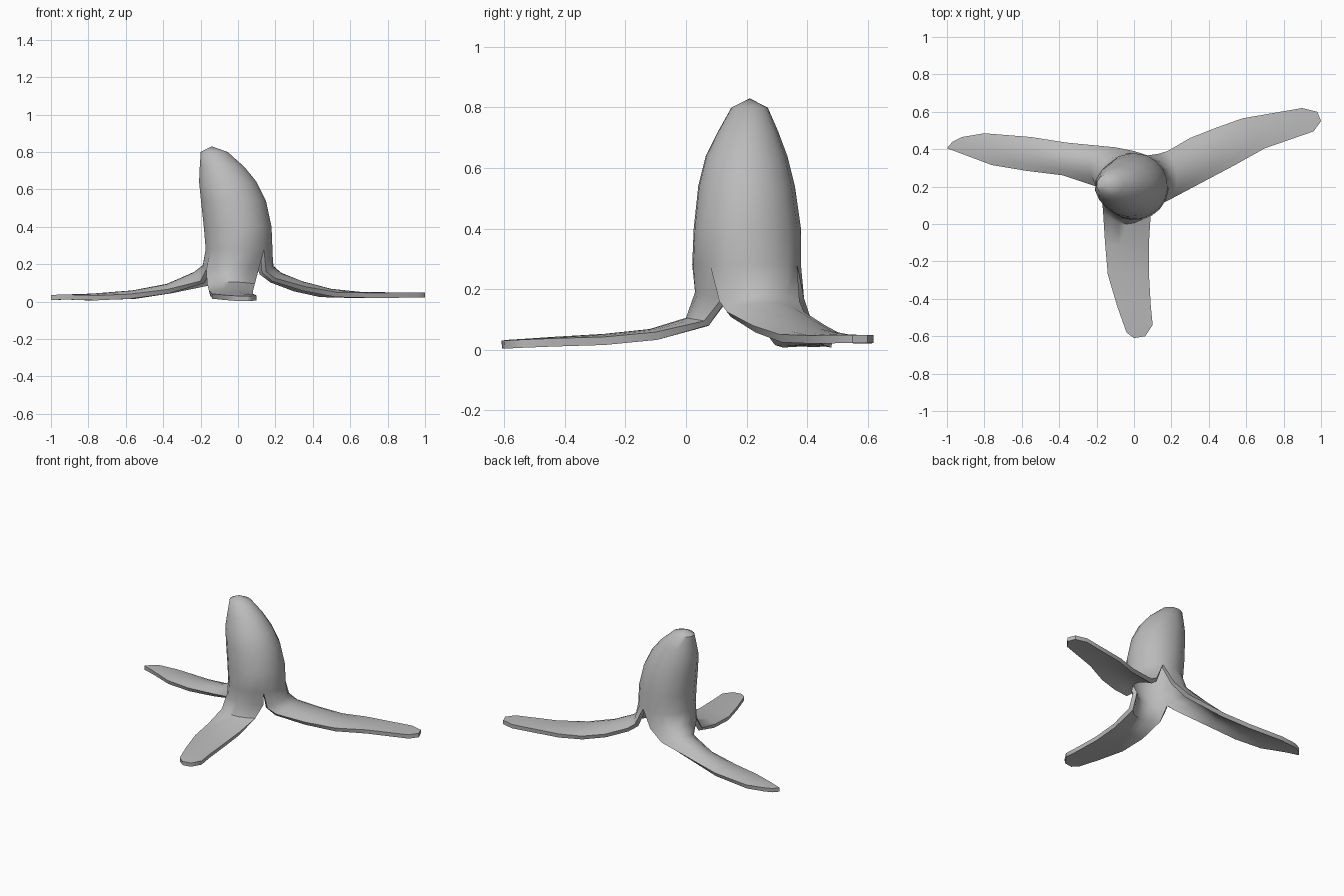
import bpy
import bmesh
from math import sin, cos, radians
from mathutils import Vector

default = bpy.data.objects.get("Cube")
if default:
    bpy.data.objects.remove(default)

STEPS = 6  # columns across each peel strip

# Body rings from top to notch height: z, x min, x max, y min, y max
BODY = [
    (.80, -.20, -.055, .15, .27),
    (.72, -.206, .035, .105, .305),
    (.64, -.21, .10, .065, .335),
    (.54, -.20, .15, .04, .36),
    (.40, -.185, .18, .025, .38),
    (.28, -.175, .185, .02, .38),
]

# Strip sections: first edge x, y, second edge x, y, crown z, edge drop, outward bow
FRONT = [
    (-.17, .12, .11, .12, .19, .02, .09),
    (-.165, .06, .09, .06, .105, .01, .06),
    (-.155, -.1, .08, -.1, .068, .01, .02),
    (-.14, -.27, .08, -.27, .052, .01, 0),
    (-.09, -.44, .09, -.44, .042, .005, 0),
    (-.04, -.58, .1, -.54, .033, 0, .01),
    (0, -.61, .06, -.6, .03, 0, 0),
]
LEFT = [
    (.15, .11, .13, .375, .19, .03, .05),
    (.2, .135, .18, .39, .155, .03, .04),
    (.36, .22, .3, .46, .11, .03, .01),
    (.53, .31, .44, .515, .07, .02, 0),
    (.7, .405, .58, .565, .052, .005, 0),
    (.96, .495, .9, .62, .048, 0, .01),
    (1, .55, .98, .6, .048, 0, 0),
]
RIGHT = [
    (0, .39, -.17, .13, .2, .03, .1),
    (-.1, .41, -.2, .2, .16, .05, .09),
    (-.36, .435, -.38, .26, .095, .03, .01),
    (-.55, .465, -.58, .285, .06, .02, 0),
    (-.8, .485, -.76, .315, .043, .01, 0),
    (-.92, .465, -.92, .375, .038, 0, .01),
    (-.97, .44, -1, .405, .036, 0, 0),
]
# Each strip hangs between two notch angles
STRIPS = [(FRONT, -147, -42), (LEFT, -42, 68), (RIGHT, 68, 213)]


def ring_points(z, x0, x1, y0, y1):
    """Elliptical ring whose columns line up with the notches."""
    points = []
    for _, start, end in STRIPS:
        for i in range(STEPS):
            a = radians(start + (end - start) * i / STEPS)
            points.append(((x0 + x1) / 2 + (x1 - x0) / 2 * cos(a),
                           (y0 + y1) / 2 + (y1 - y0) / 2 * sin(a), z))
    return points


def strip_points(ax, ay, bx, by, z, drop, bow):
    """Arched row of points across a strip."""
    a, b = Vector((ax, ay, z - drop)), Vector((bx, by, z - drop))
    out = Vector((by - ay, ax - bx, 0)).normalized()
    points = []
    for i in range(STEPS + 1):
        t = i / STEPS
        arch = 4 * t * (1 - t)
        points.append(a.lerp(b, t) + (out * bow + Vector((0, 0, drop))) * arch)
    return points


def bridge(bm, upper, lower):
    for i in range(len(upper) - 1):
        bm.faces.new((lower[i], lower[i + 1], upper[i + 1], upper[i]))


bm = bmesh.new()

# Closed pod
tip = bm.verts.new((-.14, .21, .83))
previous = None
for section in BODY:
    ring = [bm.verts.new(p) for p in ring_points(*section)]
    ring.append(ring[0])
    if previous:
        bridge(bm, previous, ring)
    else:
        for i in range(len(ring) - 1):
            bm.faces.new((ring[i], ring[i + 1], tip))
    previous = ring

# Three strips spreading from the lower rim
for n, (sections, _, _) in enumerate(STRIPS):
    upper = previous[n * STEPS:(n + 1) * STEPS + 1]
    for section in sections:
        lower = [bm.verts.new(p) for p in strip_points(*section)]
        bridge(bm, upper, lower)
        upper = lower

mesh = bpy.data.meshes.new("peel")
bm.to_mesh(mesh)
bm.free()
peel = bpy.data.objects.new("peel", mesh)
bpy.context.collection.objects.link(peel)

# Plain grey skin
grey = bpy.data.materials.new("plain_grey")
grey.use_nodes = True
colour = (.5, .5, .5, 1)
grey.diffuse_color = colour
grey.node_tree.nodes["Principled BSDF"].inputs["Base Color"].default_value = colour
mesh.materials.append(grey)

# Skin thickness and smooth shading
bpy.context.view_layer.objects.active = peel
peel.select_set(True)
shell = peel.modifiers.new("thickness", "SOLIDIFY")
shell.thickness = .027
shell.offset = -1
bpy.ops.object.modifier_apply(modifier=shell.name)
bpy.ops.object.shade_smooth_by_angle(angle=radians(50))
